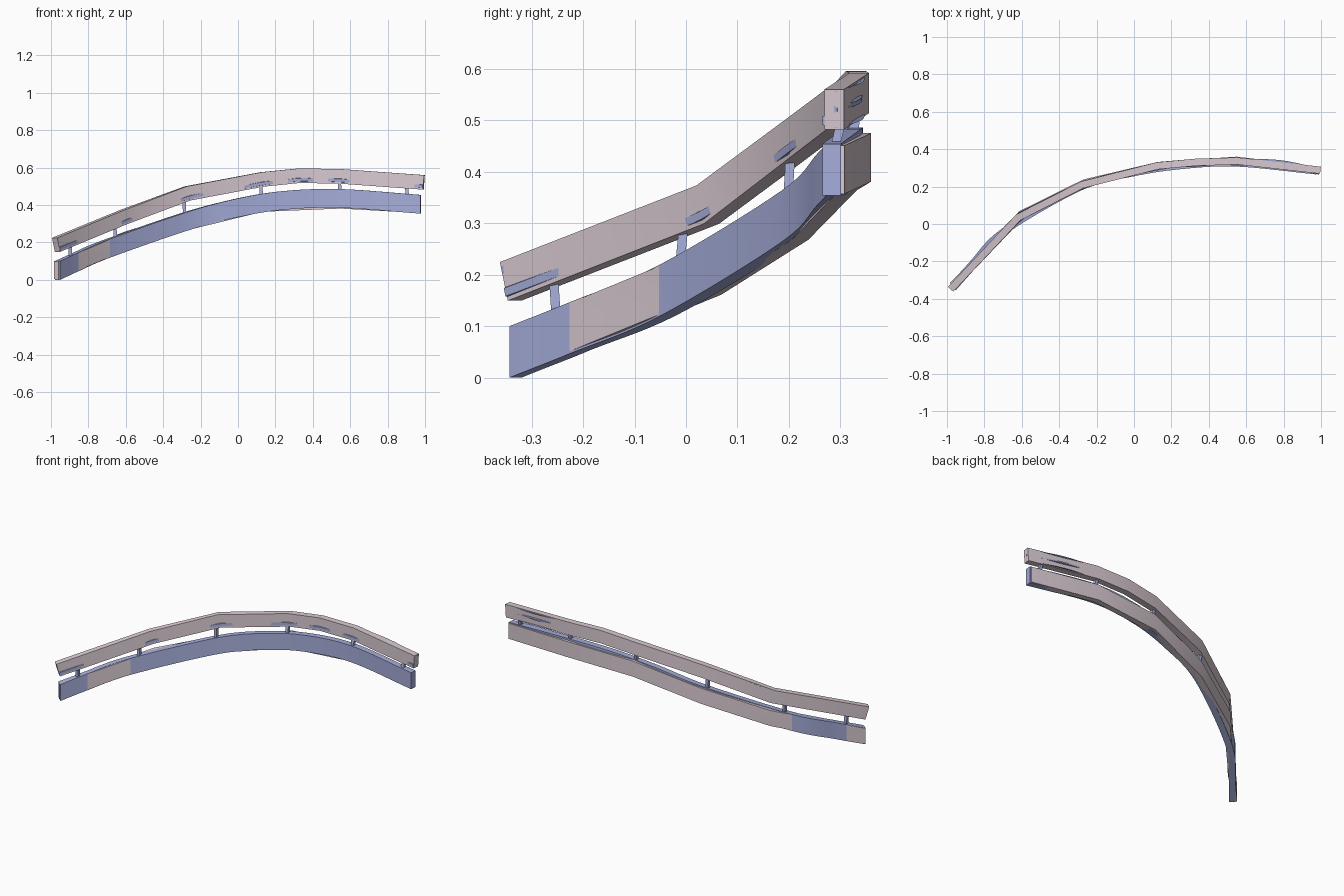
import bpy, bmesh, math
from mathutils import Vector as V

if "Cube" in bpy.data.objects:
    bpy.data.objects.remove(bpy.data.objects["Cube"])

def mat(name, rgb):
    m = bpy.data.materials.new(name)
    m.diffuse_color = (*rgb, 1)
    m.use_nodes = True
    m.node_tree.nodes["Principled BSDF"].inputs["Base Color"].default_value = m.diffuse_color
    return m

BLUE = mat("steel_blue", (0.38, 0.42, 0.70))
PINK = mat("pale_pink_grey", (0.70, 0.60, 0.65))

def smooth_path(pts, n=8):
    """Catmull-Rom curve through the points."""
    p = [V(q) for q in pts]
    p = [2 * p[0] - p[1]] + p + [2 * p[-1] - p[-2]]
    out = []
    for i in range(1, len(p) - 2):
        a, b, c, d = p[i - 1:i + 3]
        for k in range(n):
            t = k / n
            out.append(0.5 * (2 * b + (c - a) * t + (2 * a - 5 * b + 4 * c - d) * t * t
                              + (3 * b - a - 3 * c + d) * t ** 3))
    return out + [p[-2]]

def finish(name, bm, material):
    bmesh.ops.recalc_face_normals(bm, faces=bm.faces)
    me = bpy.data.meshes.new(name)
    bm.to_mesh(me)
    bm.free()
    ob = bpy.data.objects.new(name, me)
    bpy.context.collection.objects.link(ob)
    me.materials.append(material)
    bpy.ops.object.select_all(action='DESELECT')
    ob.select_set(True)
    bpy.context.view_layer.objects.active = ob
    bpy.ops.object.shade_smooth_by_angle(angle=math.radians(30))

def sweep(name, path, section, material, upright):
    """Sweep a closed (outward, up) section along a path."""
    path = [V(p) for p in path]
    bm = bmesh.new()
    rings = []
    for i, p in enumerate(path):
        t = (path[min(i + 1, len(path) - 1)] - path[max(i - 1, 0)]).normalized()
        o = V((-t.y, t.x, 0)).normalized()
        u = V((0, 0, 1)) if upright else t.cross(o)
        rings.append([bm.verts.new(p + o * a + u * b) for a, b in section])
    n = len(section)
    for r, s in zip(rings, rings[1:]):
        for j in range(n):
            k = (j + 1) % n
            bm.faces.new((r[j], r[k], s[k], s[j]))
    bm.faces.new(rings[0])
    bm.faces.new(rings[-1])
    finish(name, bm, material)

def box(d0, d1, h):
    return [(d0, -h), (d1, -h), (d1, h), (d0, h)]

# Lower wall: smooth blue band with a coarse pink band overlapping it
wall = smooth_path([(-.95, -.343, .05), (-.85, -.225, .097), (-.68, -.05, .17),
                    (-.27, .185, .313), (0, .255, .385), (.25, .293, .425),
                    (.55, .307, .435), (.975, .265, .404)])
sweep("lower_wall", wall, box(0, .036, .05), BLUE, True)
sweep("lower_wall_cover", [(-.972, -.327, .052), (-.603, .055, .208), (-.265, .222, .315),
                           (.13, .315, .411), (.55, .343, .428), (.972, .291, .404)],
      box(-.017, .017, .047), PINK, True)

# Upper rail: coarse pink box around a smooth blue corrugated beam
rail = [(-.973, -.341, .187), (-.61, .042, .336), (-.27, .212, .462), (.13, .312, .537),
        (.33, .33, .557), (.55, .337, .553), (.994, .288, .521)]
sweep("upper_rail_cover", rail, box(-.019, .019, .039), PINK, False)

# The beam bows outward between the corners of its cover
bowed = [V(rail[0])]
for i, (a, b) in enumerate(zip(rail, rail[1:])):
    a, b = V(a), V(b)
    t = (b - a).normalized()
    bowed += [(a + b) / 2 + V((-t.y, t.x, 0)) * (.02 if i == 5 else .007), b]
curve = smooth_path(bowed, 5)
front = [(.004, -.036), (-.024, -.03), (-.024, -.014), (.0, -.004),
         (.0, .004), (-.019, .014), (-.019, .03), (.004, .036)]
beam = front + [(d + .006, h) for d, h in reversed(front)]
sweep("upper_rail_beam", curve, beam, BLUE, False)

# Posts joining the wall to the rail
def at_x(path, x):
    for a, b in zip(path, path[1:]):
        if a.x <= x <= b.x:
            return a.lerp(b, (x - a.x) / (b.x - a.x))

for i, x in enumerate((-.89, -.65, -.28, .13, .55, .91)):
    foot = at_x(wall, x) + V((-.005, .018, .04))
    head = at_x(curve, x - .01)
    bm = bmesh.new()
    bmesh.ops.create_cube(bm, size=1)
    for v in bm.verts:
        c = head if v.co.z > 0 else foot
        v.co = c + V((v.co.x * .018, v.co.y * .018, 0))
    finish(f"post_{i + 1}", bm, BLUE)
